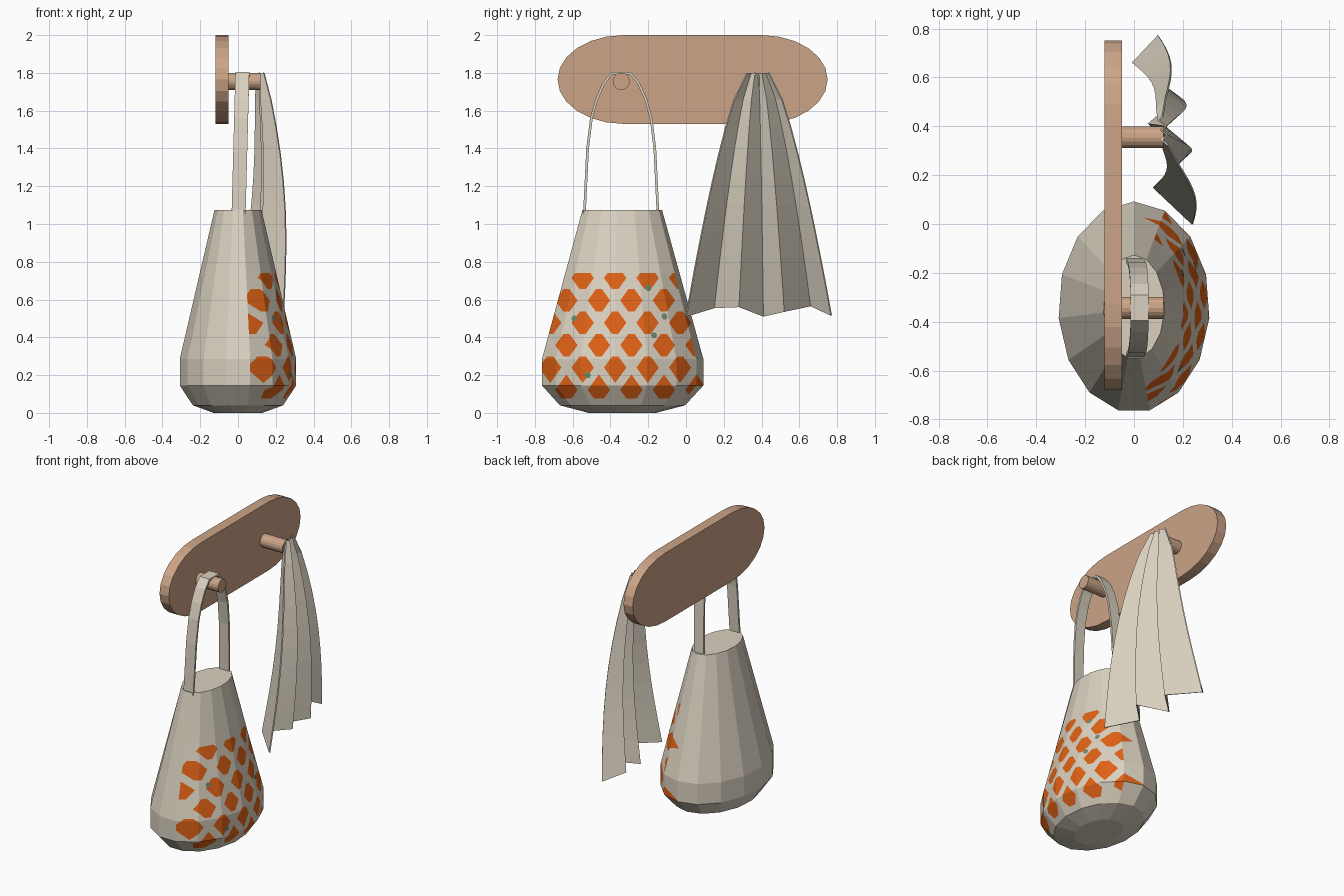
import bpy, bmesh, math
from mathutils import Vector
from mathutils.bvhtree import BVHTree

if "Cube" in bpy.data.objects:
    bpy.data.objects.remove(bpy.data.objects["Cube"])


def material(name, rgb):
    m = bpy.data.materials.new(name)
    m.diffuse_color = (*rgb, 1)
    m.use_nodes = True
    m.node_tree.nodes["Principled BSDF"].inputs["Base Color"].default_value = m.diffuse_color
    return m


WOOD = material("wood", (0.60, 0.37, 0.24))
CANVAS = material("canvas", (0.70, 0.64, 0.53))
ORANGE = material("orange_print", (0.74, 0.12, 0.008))
GREEN = material("green_print", (0.14, 0.25, 0.15))


def finish(name, bm, *mats):
    bmesh.ops.recalc_face_normals(bm, faces=bm.faces)
    me = bpy.data.meshes.new(name)
    bm.to_mesh(me)
    bm.free()
    ob = bpy.data.objects.new(name, me)
    bpy.context.collection.objects.link(ob)
    for m in mats:
        me.materials.append(m)
    return ob


def loft(rings, closed=True, caps=True):
    """Skin a list of point rings into a mesh."""
    bm = bmesh.new()
    vs = [[bm.verts.new(p) for p in ring] for ring in rings]
    n = len(vs[0])
    for a, b in zip(vs, vs[1:]):
        for i in range(n if closed else n - 1):
            j = (i + 1) % n
            bm.faces.new((a[i], a[j], b[j], b[i]))
    if caps:
        bm.faces.new(vs[0])
        bm.faces.new(vs[-1])
    return bm


# Wall board: straight edges with elliptical ends
outline = []
for cy, start in ((0.40, -90), (-0.33, 90)):
    for i in range(13):
        a = math.radians(start + 15 * i)
        outline.append((cy + 0.35 * math.cos(a), 1.765 + 0.235 * math.sin(a)))
finish("wall_board", loft([[(x, y, z) for y, z in outline] for x in (-0.12, -0.05)]), WOOD)

# Two pegs
for name, y in (("bag_peg", -0.343), ("cloth_peg", 0.355)):
    circle = [(y + 0.045 * math.cos(math.tau * i / 16), 1.755 + 0.045 * math.sin(math.tau * i / 16))
              for i in range(16)]
    finish(name, loft([[(x, cy, cz) for cy, cz in circle] for x in (-0.055, 0.12)]), WOOD)

# Bag body: fifteen-sided oval rings (height, x radius, y radius)
BAG_Y = -0.34
rings = []
for z, rx, ry in ((0, 0.13, 0.18), (0.04, 0.24, 0.335), (0.145, 0.31, 0.432),
                  (0.285, 0.31, 0.432), (1.075, 0.125, 0.213)):
    rings.append([(rx * math.sin(math.tau * i / 15), BAG_Y + ry * math.cos(math.tau * i / 15), z)
                  for i in range(15)])
bag = loft(rings)
bmesh.ops.recalc_face_normals(bag, faces=bag.faces)
bag_surface = BVHTree.FromBMesh(bag)

# Printed lattice of patches: cut the side facing +x, then colour by rule
Y0, Z0, DY, DZ, HALF = -0.375, 0.24, 0.172, 0.237, 0.345


def cut(point, normal):
    faces = [f for f in bag.faces if f.calc_center_median().x > 0.03
             and abs(f.normal.z) < 0.95 and f.calc_center_median().z < 0.76]
    geom = set(faces)
    for f in faces:
        geom.update(f.edges)
        geom.update(f.verts)
    bmesh.ops.bisect_plane(bag, geom=list(geom), dist=1e-5, plane_co=point, plane_no=normal)
    bag.normal_update()


cut((0, 0, 0.74), (0, 0, 1))
cut((0, 0, 0.075), (0, 0, 1))
for k in range(0, 4):
    cut((0, 0, Z0 + (k + 0.5) * DZ / 2), (0, 0, 1))
for k in range(-5, 6):
    for side in (-HALF, HALF):
        for sign in (1, -1):
            cut((0, Y0 + (k + side) * DY, Z0), (0, 1 / DY, sign / DZ))
for f in bag.faces:
    c = f.calc_center_median()
    u, v = (c.y - Y0) / DY, (c.z - Z0) / DZ
    inside = all(abs(w - round(w)) < HALF for w in (u + v, u - v))
    trimmed = abs(v - round(u + v) / 2 + round(u - v) / 2) < 0.25
    if inside and trimmed and c.x > 0.065 and 0.075 < c.z < 0.74 and abs(f.normal.z) < 0.95:
        f.material_index = 1
finish("bag_body", bag, CANVAS, ORANGE)

# Small green leaves in the print
leaves = bmesh.new()
for y, z in ((-0.59, 0.50), (-0.20, 0.66), (-0.115, 0.51), (-0.17, 0.41), (-0.52, 0.20)):
    hit, normal, _, _ = bag_surface.ray_cast(Vector((1, y, z)), Vector((-1, 0, 0)))
    q = normal.to_track_quat('Z', 'Y')
    leaves.faces.new([leaves.verts.new(hit + normal * 0.003 + q @ Vector(
        (0.018 * math.cos(math.tau * i / 6), 0.018 * math.sin(math.tau * i / 6), 0)))
        for i in range(6)])
finish("print_leaves", leaves, GREEN)

# Bag strap: flat band arching over the peg
half = [(0.195, 1.05), (0.178, 1.40), (0.158, 1.56), (0.130, 1.66), (0.092, 1.745), (0.050, 1.797)]
path = [(-y, z) for y, z in half] + [(y, z) for y, z in reversed(half)]
rings = []
for i, (y, z) in enumerate(path):
    p, q = path[max(i - 1, 0)], path[min(i + 1, len(path) - 1)]
    t = Vector((q[0] - p[0], q[1] - p[1])).normalized()
    ny, nz = -t.y * 0.007, t.x * 0.007
    x = 0.003 + 0.02 * (z - 1.05) / 0.75
    rings.append([(x + sx * 0.037, BAG_Y - 0.003 + y + s * ny, z + s * nz)
                  for sx, s in ((-1, -1), (1, -1), (1, 1), (-1, 1))])
finish("bag_strap", loft(rings), CANVAS)

# Hanging cloth: pleats gathered at the peg (hem x, y, z per fold)
hem = [(0.24, 0.0, 0.51), (0.08, 0.15, 0.555), (0.215, 0.28, 0.56), (0.06, 0.41, 0.51),
       (0.185, 0.52, 0.535), (-0.005, 0.66, 0.565), (0.10, 0.77, 0.515)]
rows = []
for r in range(10):
    t = r / 9
    f = 0.15 + 0.85 * t ** 0.7
    rows.append([(0.12 + (x - 0.12) * f + 0.045 * math.sin(math.pi * t),
                  0.38 + (y - 0.38) * f, 1.8 + (z - 1.8) * t) for x, y, z in hem])
cloth = finish("hanging_cloth", loft(rows, closed=False, caps=False), CANVAS)
solid = cloth.modifiers.new("thickness", 'SOLIDIFY')
solid.thickness = 0.008
solid.offset = 0
